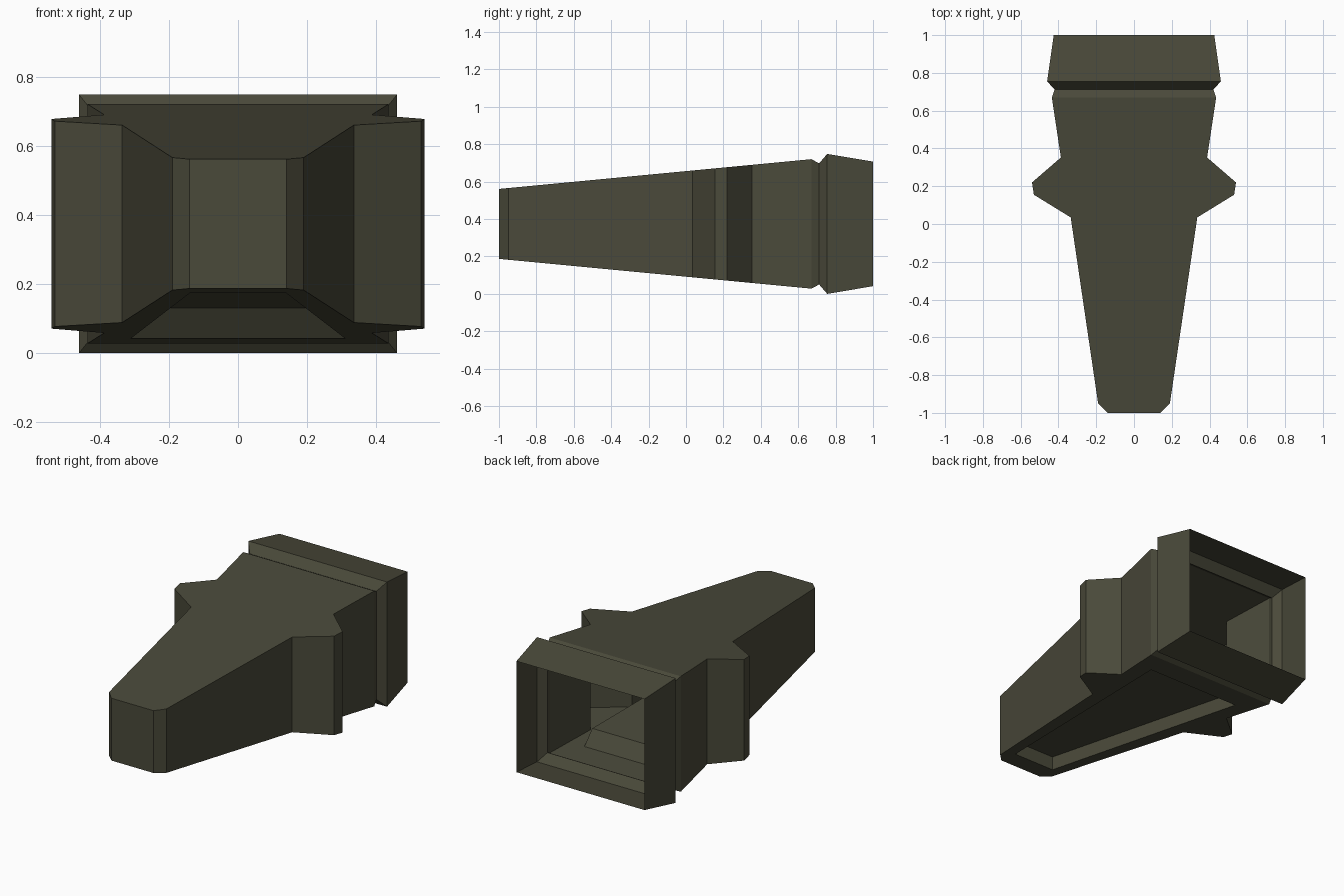
import bpy, bmesh

if "Cube" in bpy.data.objects:
    bpy.data.objects.remove(bpy.data.objects["Cube"])

mat = bpy.data.materials.new("dark olive")
mat.diffuse_color = (0.068, 0.067, 0.042, 1)
mat.use_nodes = True
mat.node_tree.nodes["Principled BSDF"].inputs["Base Color"].default_value = mat.diffuse_color

MID = 0.374  # height of the horizontal symmetry plane

def half_height(y):
    return 0.187 + (y + 1) * 0.0952

# right half of the plan outline: nose, flank, side fin, rear shoulder
outline = [(0.14, -1), (0.19, -0.95), (0.335, 0.035), (0.53, 0.155), (0.54, 0.22),
           (0.387, 0.352), (0.435, 0.67)]
# rear collar rings: half width, y, half height
rings = [(0.435, 0.67, half_height(0.67)), (0.42, 0.712, 0.324),
         (0.46, 0.755, 0.374), (0.425, 1.0, 0.333)]
# slot in the underside: opening and raised floor
slot = [(0, 0.52), (0.31, 0.52), (0.137, -0.88), (0, -0.88)]
floor = [(0, 0.46), (0.30, 0.46), (0.137, -0.88), (0, -0.88)]

bm = bmesh.new()

def face(points):
    bm.faces.new([bm.verts.new(p) for p in points])

def low(p, lift=0):
    return (p[0], p[1], MID - half_height(p[1]) + lift)

def high(p):
    return (p[0], p[1], MID + half_height(p[1]))

# tapered body: top, walls, underside around the slot
plan = [(0, -1)] + outline
face([high(p) for p in plan + [(0, 0.67)]])
for a, b in zip(plan, plan[1:]):
    face([low(a), low(b), high(b), high(a)])
face([low(p) for p in plan + [(0, 0.67)] + slot][::-1])

# recessed slot walls and floor
for i in range(3):
    face([low(slot[i]), low(slot[i + 1]), low(floor[i + 1], 0.083), low(floor[i], 0.083)])
face([low(p, 0.083) for p in floor])

# collar, open at the back
for (xa, ya, ha), (xb, yb, hb) in zip(rings, rings[1:]):
    face([(0, ya, MID + ha), (xa, ya, MID + ha), (xb, yb, MID + hb), (0, yb, MID + hb)])
    face([(xa, ya, MID - ha), (xb, yb, MID - hb), (xb, yb, MID + hb), (xa, ya, MID + ha)])
    face([(0, ya, MID - ha), (0, yb, MID - hb), (xb, yb, MID - hb), (xa, ya, MID - ha)])

bmesh.ops.remove_doubles(bm, verts=bm.verts, dist=0.0005)
bmesh.ops.recalc_face_normals(bm, faces=bm.faces)
# make sure the top faces point up
bm.normal_update()
top = max(bm.faces, key=lambda f: f.calc_area() if f.calc_center_median().z > 0.5 else 0)
if top.normal.z < 0:
    bmesh.ops.reverse_faces(bm, faces=bm.faces)

mesh = bpy.data.meshes.new("tapered_shell")
bm.to_mesh(mesh)
bm.free()
mesh.materials.append(mat)
shell = bpy.data.objects.new("tapered_shell", mesh)
bpy.context.collection.objects.link(shell)
mirror = shell.modifiers.new("mirror", 'MIRROR')
mirror.use_clip = True
